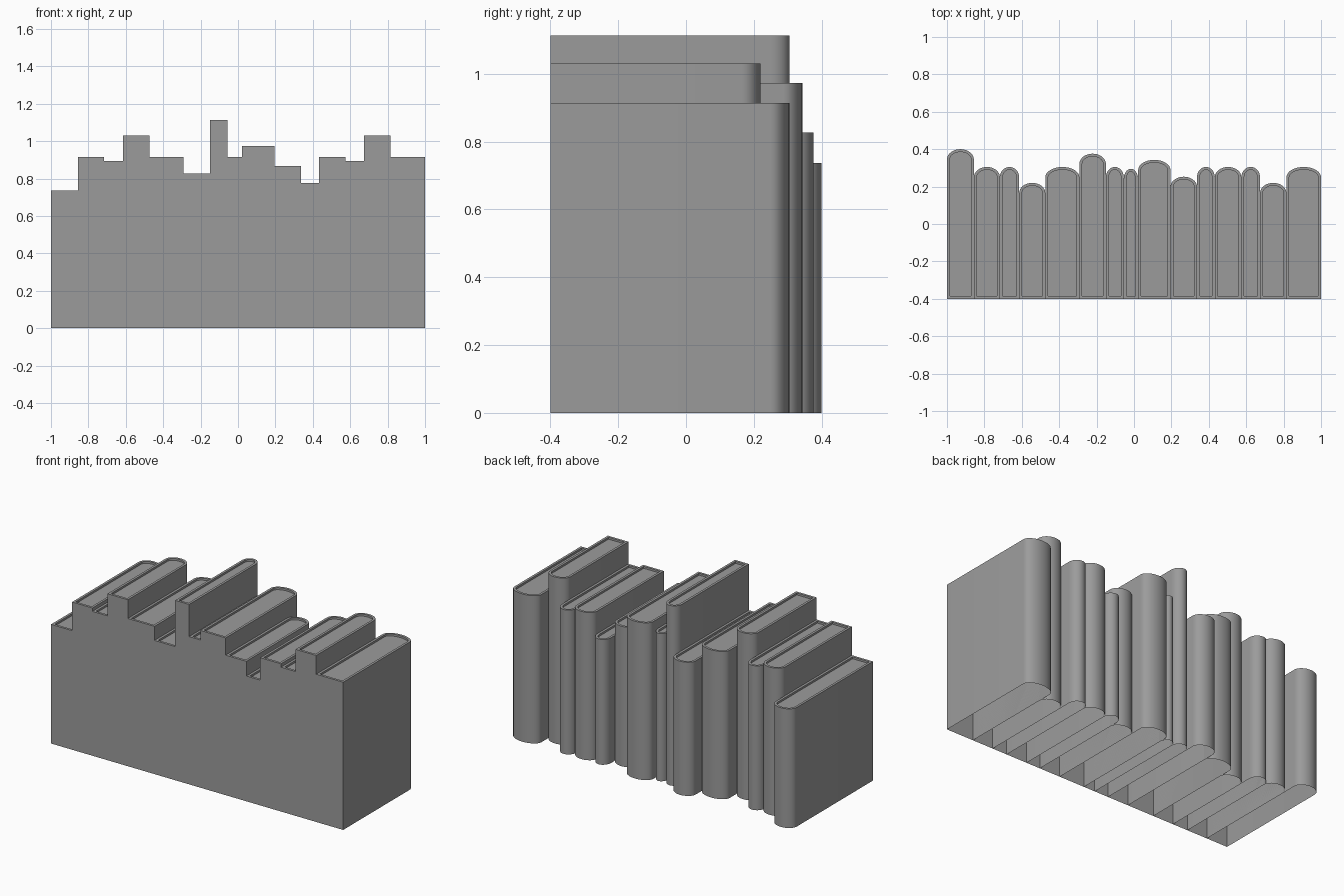
import bpy, bmesh, math

if "Cube" in bpy.data.objects:
    bpy.data.objects.remove(bpy.data.objects["Cube"])

FRONT = -0.4      # flat fore-edge plane shared by all books
RIM = 0.015       # cover thickness seen on the top
RECESS = 0.012    # how far the page block sits below the cover
BULGE = 0.055     # depth of the rounded spine
ARC = 16

# left edge x, height, spine y for each book
books = [
    (-1.0, 0.737, 0.40), (-0.856, 0.914, 0.305), (-0.717, 0.893, 0.305),
    (-0.614, 1.03, 0.22), (-0.474, 0.914, 0.305), (-0.292, 0.827, 0.376),
    (-0.15, 1.113, 0.305), (-0.055, 0.914, 0.295), (0.022, 0.973, 0.343),
    (0.195, 0.866, 0.253), (0.337, 0.775, 0.305), (0.432, 0.914, 0.305),
    (0.574, 0.893, 0.305), (0.674, 1.03, 0.22), (0.815, 0.914, 0.305),
]

# dark grey cover
grey = bpy.data.materials.new("dark_grey")
grey.diffuse_color = (0.33, 0.33, 0.33, 1)
grey.use_nodes = True
grey.node_tree.nodes["Principled BSDF"].inputs["Base Color"].default_value = grey.diffuse_color


def ring(bm, x0, x1, back, z, inset=0.0):
    """Book outline: square front, half-ellipse spine."""
    cx, rx = (x0 + x1) / 2, (x1 - x0) / 2 - inset
    spring, ry = back - BULGE, BULGE - inset
    pts = [(cx - rx, FRONT + inset), (cx + rx, FRONT + inset)]
    for i in range(ARC + 1):
        a = math.pi * i / ARC
        pts.append((cx + rx * math.cos(a), spring + ry * math.sin(a)))
    return [bm.verts.new((x, y, z)) for x, y in pts]


def make_book(name, x0, x1, height, back):
    bm = bmesh.new()
    # open-bottomed walls, flat cover rim, recessed page block
    rings = [ring(bm, x0, x1, back, 0),
             ring(bm, x0, x1, back, height),
             ring(bm, x0, x1, back, height, RIM),
             ring(bm, x0, x1, back, height - RECESS, RIM)]
    n = len(rings[0])
    for a, b in zip(rings, rings[1:]):
        for i in range(n):
            j = (i + 1) % n
            bm.faces.new((a[i], a[j], b[j], b[i]))
    bm.faces.new(rings[-1])
    mesh = bpy.data.meshes.new(name)
    bm.to_mesh(mesh)
    bm.free()
    mesh.materials.append(grey)
    obj = bpy.data.objects.new(name, mesh)
    bpy.context.collection.objects.link(obj)
    obj.select_set(True)
    bpy.context.view_layer.objects.active = obj


# row of books, each reaching to the next one's left edge
edges = [b[0] for b in books] + [1.0]
for k, (x0, height, back) in enumerate(books):
    make_book(f"book_{k + 1:02d}", x0, edges[k + 1], height, back)

bpy.ops.object.shade_smooth_by_angle(angle=math.radians(30))
